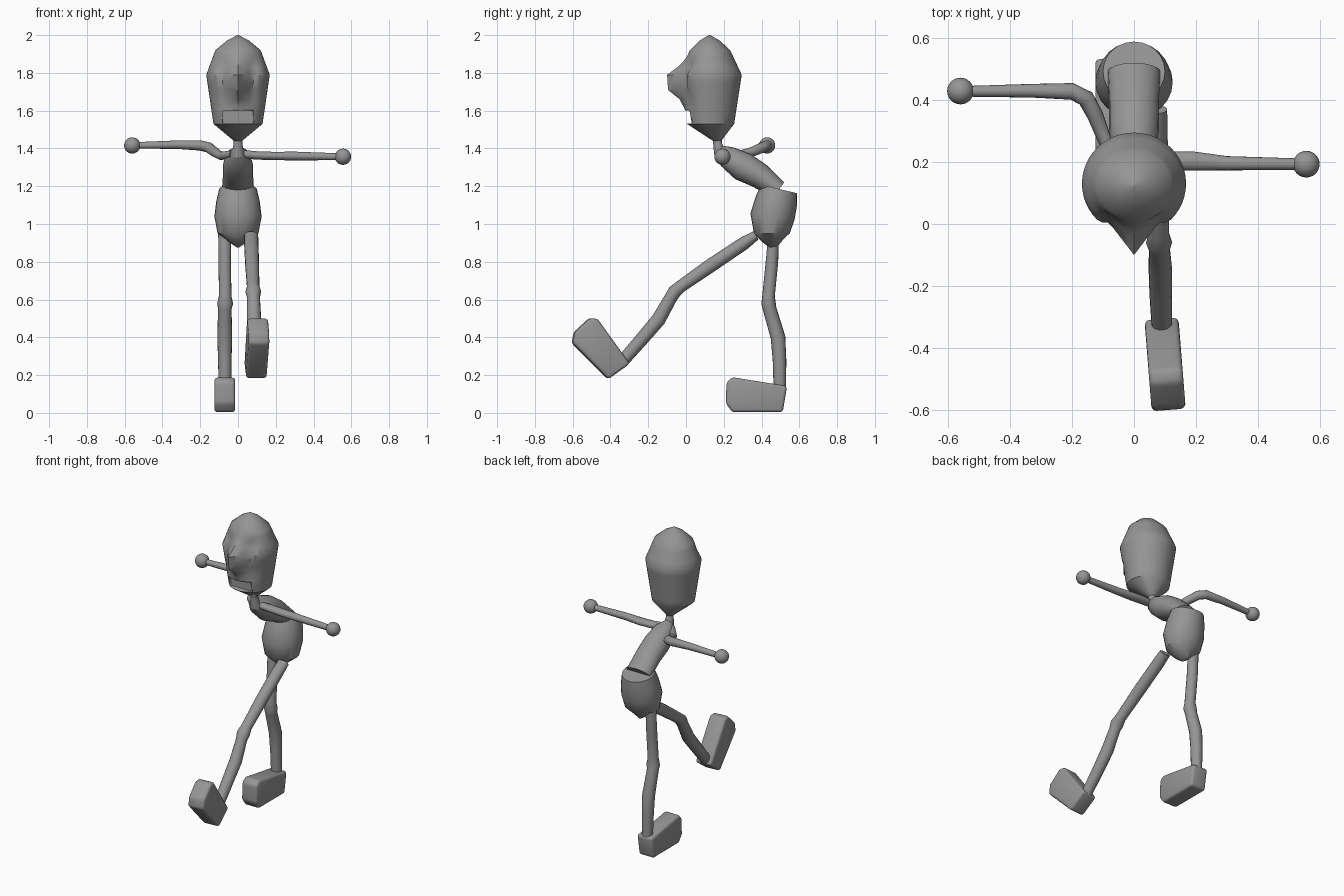
import bpy, bmesh, math
from mathutils import Vector, Matrix

cube = bpy.data.objects.get("Cube")
if cube:
    bpy.data.objects.remove(cube, do_unlink=True)

grey = bpy.data.materials.new("mid grey")
grey.use_nodes = True
grey.diffuse_color = (0.3, 0.3, 0.3, 1)
bsdf = next(n for n in grey.node_tree.nodes if n.type == 'BSDF_PRINCIPLED')
bsdf.inputs["Base Color"].default_value = (0.3, 0.3, 0.3, 1)
bsdf.inputs["Roughness"].default_value = 0.7


def finish(name, bm, angle=40):
    """Turn a bmesh into a smooth-shaded object."""
    bmesh.ops.recalc_face_normals(bm, faces=bm.faces)
    mesh = bpy.data.meshes.new(name)
    bm.to_mesh(mesh)
    bm.free()
    mesh.materials.append(grey)
    ob = bpy.data.objects.new(name, mesh)
    bpy.context.collection.objects.link(ob)
    bpy.ops.object.select_all(action='DESELECT')
    ob.select_set(True)
    bpy.context.view_layer.objects.active = ob
    bpy.ops.object.shade_smooth_by_angle(angle=math.radians(angle))
    return ob


def skin(bm, rings):
    """Bridge vertex rings and cap both ends."""
    n = len(rings[0])
    for lo, hi in zip(rings, rings[1:]):
        for i in range(n):
            j = (i + 1) % n
            bm.faces.new((lo[i], lo[j], hi[j], hi[i]))
    bm.faces.new(rings[0])
    bm.faces.new(rings[-1])


def limb(name, path, side=None, segs=16):
    """Loft ellipses along (x, y, z, side radius, other radius) points."""
    bm = bmesh.new()
    pts = [Vector(p[:3]) for p in path]
    rings = []
    for k, p in enumerate(path):
        t = (pts[min(k + 1, len(pts) - 1)] - pts[max(k - 1, 0)]).normalized()
        a = Vector(side) if side else t.cross(Vector((0, 0, 1))).normalized()
        a = (a - t * a.dot(t)).normalized()
        b = t.cross(a)
        ring = []
        for i in range(segs):
            w = math.tau * i / segs
            ring.append(bm.verts.new(pts[k] + a * p[3] * math.cos(w) + b * p[-1] * math.sin(w)))
        rings.append(ring)
    skin(bm, rings)
    return finish(name, bm)


def interp(table, z):
    """Linear lookup in rows of (z, values...)."""
    if z <= table[0][0]:
        return table[0][1:]
    for lo, hi in zip(table, table[1:]):
        if z <= hi[0]:
            f = (z - lo[0]) / (hi[0] - lo[0])
            return [u + (v - u) * f for u, v in zip(lo[1:], hi[1:])]
    return table[-1][1:]


# Head: lathe-like shell with a wedge nose and hollow eye sockets
shell = [(1.44, .165, .022, .022), (1.53, .13, .13, .125), (1.79, .13, .168, .165),
         (1.92, .127, .12, .107), (1.97, .125, .06, .055), (2.0, .125, .004, .004)]
nose = [(1.61, 0, -.01), (1.71, 1, -.095), (1.79, 1, -.1), (1.89, 0, -.01)]
bm = bmesh.new()
rings = []
for z in (1.44, 1.53, 1.57, 1.61, 1.66, 1.71, 1.75, 1.79, 1.83, 1.86, 1.89, 1.92, 1.97, 2.0):
    cy, rx, ry = interp(shell, z)
    weight, tip = interp(nose, z)
    ring = []
    for i in range(48):
        w = math.tau * i / 48
        x, y = rx * math.cos(w), cy + ry * math.sin(w)
        if y < cy and weight > 0:
            wedge = tip + min(1.3 * abs(x), .105)
            if abs(x) > .06:
                wedge = max(wedge, y)
            y += (wedge - y) * weight
        ring.append(bm.verts.new((x, y, z)))
    rings.append(ring)
skin(bm, rings)
head = finish("head", bm, 35)

# Mouth slot cut into the head
bm = bmesh.new()
bmesh.ops.create_cube(bm, size=1, matrix=Matrix.Translation((0, -.06, 1.567)) @ Matrix.Diagonal((.16, .2, .068, 1)))
cutter = finish("mouth_cutter", bm)
cutter.hide_render = True
cut = head.modifiers.new("mouth", 'BOOLEAN')
cut.operation, cut.solver, cut.object = 'DIFFERENCE', 'EXACT', cutter
bpy.context.view_layer.objects.active = head
bpy.ops.object.modifier_apply(modifier=cut.name)
bpy.data.objects.remove(cutter, do_unlink=True)

# Neck, torso and pelvis
X = (1, 0, 0)
limb("neck", [(0, .165, 1.46, .022), (0, .168, 1.42, .024), (0, .185, 1.36, .035)], X)
limb("torso", [(0, .175, 1.385, .03, .035), (0, .22, 1.355, .068, .06), (0, .30, 1.305, .08, .078),
               (0, .39, 1.255, .08, .068), (0, .49, 1.18, .085, .05)], X, 24)
limb("pelvis", [(0, .465, .878, .008, .02), (0, .46, .91, .055, .055), (0, .455, .95, .108, .095),
                (0, .458, 1.04, .125, .118), (0, .478, 1.12, .115, .112), (0, .493, 1.185, .1, .098)], X, 24)

# Arms with ball hands
limb("left_arm", [(.02, .195, 1.37, .022), (.10, .205, 1.363, .03, .022), (.19, .203, 1.36, .031, .022),
                  (.30, .196, 1.36, .023), (.55, .193, 1.356, .018)])
limb("right_arm", [(-.03, .19, 1.37, .02), (-.09, .26, 1.36, .022), (-.125, .35, 1.382, .026),
                   (-.155, .405, 1.405, .028), (-.20, .428, 1.416, .027), (-.33, .43, 1.42, .022),
                   (-.55, .428, 1.416, .017)])
for name, spot in (("left_hand", (.556, .193, 1.356)), ("right_hand", (-.56, .429, 1.416))):
    bm = bmesh.new()
    bmesh.ops.create_uvsphere(bm, u_segments=24, v_segments=14, radius=.043, matrix=Matrix.Translation(spot))
    finish(name, bm)

# Legs: thigh, knee swelling and shin
limb("right_leg", [(-.07, .465, .96, .035, .028), (-.07, .455, .80, .033), (-.068, .437, .62, .033),
                   (-.068, .437, .58, .042, .038), (-.07, .443, .55, .036), (-.07, .487, .40, .039),
                   (-.07, .495, .28, .036), (-.068, .497, .12, .033)], X)
limb("left_leg", [(.07, .37, .94, .037, .025), (.07, .31, .90, .038, .035), (.075, .13, .78, .037),
                  (.08, -.03, .668, .033), (.081, -.06, .642, .042, .036), (.082, -.08, .61, .034),
                  (.085, -.145, .495, .038), (.086, -.23, .395, .036), (.09, -.335, .275, .033)], X)

# Feet: one block profile (forward, up from ankle), posed twice
PROFILE = [(-.035, .0), (-.012, -.138), (.255, -.138), (.29, -.09), (.285, .02), (.255, .047)]


def foot(name, ankle, pitch, yaw):
    bm = bmesh.new()
    face = bm.faces.new([bm.verts.new((-.055, -f, u)) for f, u in PROFILE])
    out = bmesh.ops.extrude_face_region(bm, geom=[face])
    bmesh.ops.translate(bm, vec=(.11, 0, 0), verts=[g for g in out["geom"] if isinstance(g, bmesh.types.BMVert)])
    pose = Matrix.Rotation(yaw, 4, 'Z') @ Matrix.Rotation(-pitch, 4, 'X')
    bmesh.ops.transform(bm, matrix=Matrix.Translation(ankle) @ pose, verts=bm.verts)
    bmesh.ops.recalc_face_normals(bm, faces=bm.faces)
    bmesh.ops.bevel(bm, geom=bm.edges[:], offset=.016, segments=3, profile=.5, affect='EDGES')
    finish(name, bm, 50)


foot("right_foot", (-.07, .5, .142), 0, 0)
foot("left_foot", (.09, -.325, .285), math.radians(45), .08)
